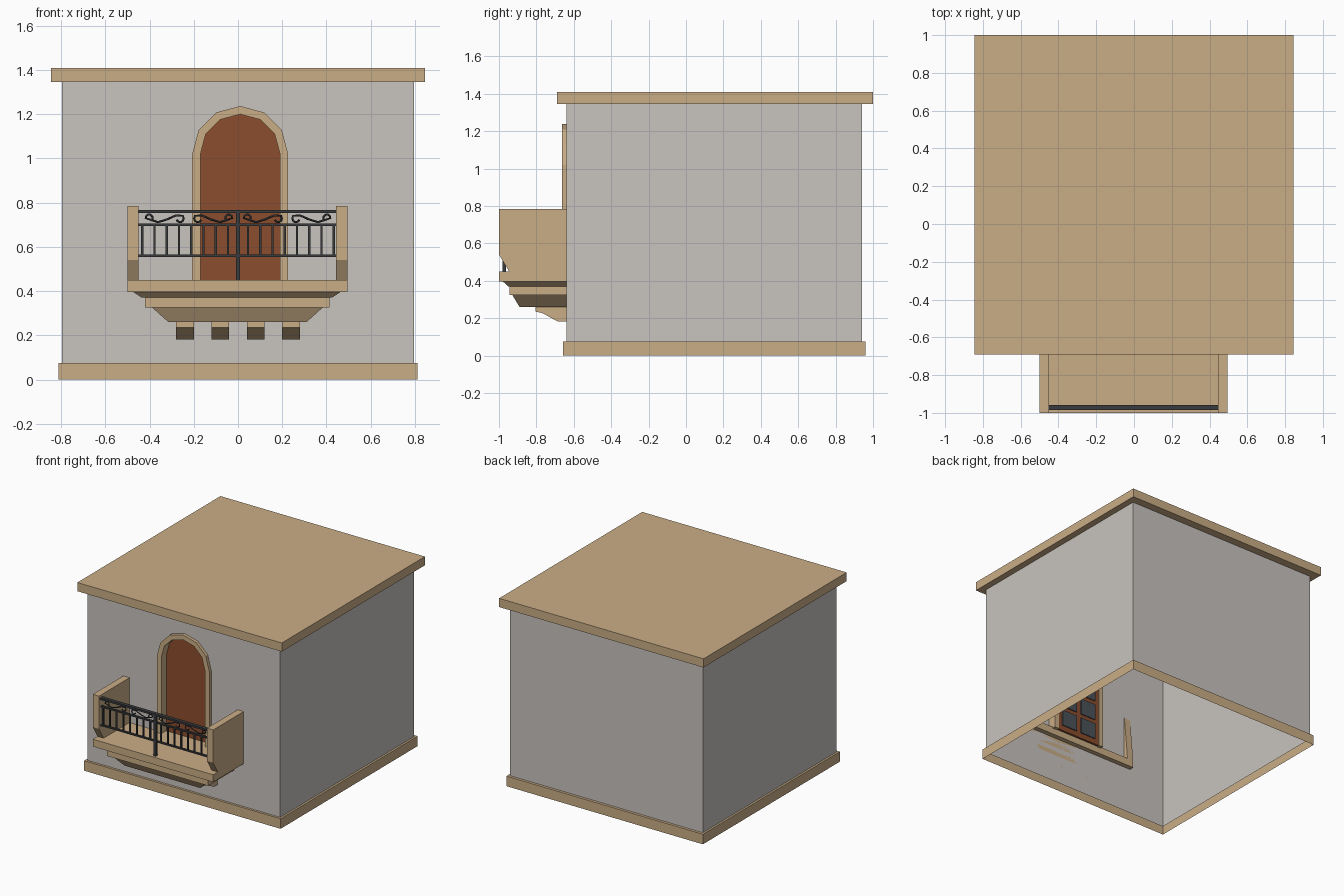
import bpy, bmesh, math
from mathutils import Vector

if "Cube" in bpy.data.objects:
    bpy.data.objects.remove(bpy.data.objects["Cube"])


def material(name, rgb):
    m = bpy.data.materials.new(name)
    m.diffuse_color = (*rgb, 1)
    m.use_nodes = True
    m.node_tree.nodes["Principled BSDF"].inputs["Base Color"].default_value = m.diffuse_color
    return m


STONE = material("tan stone", (0.59, 0.42, 0.24))
PLASTER = material("grey plaster", (0.58, 0.55, 0.52))
WOOD = material("brown wood", (0.26, 0.074, 0.027))
IRON = material("dark iron", (0.042, 0.043, 0.047))
GLASS = material("dark glass", (0.07, 0.085, 0.1))


def finish(name, bm, mat, recalc=True):
    if recalc:
        bmesh.ops.recalc_face_normals(bm, faces=bm.faces)
    me = bpy.data.meshes.new(name)
    bm.to_mesh(me)
    bm.free()
    me.materials.append(mat)
    ob = bpy.data.objects.new(name, me)
    bpy.context.collection.objects.link(ob)
    return ob


def frustum(name, bottom, top, z0, z1, mat):
    """Each rectangle is (x0, x1, y0, y1)."""
    bm = bmesh.new()
    rings = []
    for (x0, x1, y0, y1), z in ((bottom, z0), (top, z1)):
        rings.append([bm.verts.new(p) for p in
                      ((x0, y0, z), (x1, y0, z), (x1, y1, z), (x0, y1, z))])
    a, b = rings
    bm.faces.new(a)
    bm.faces.new(b)
    for i in range(4):
        j = (i + 1) % 4
        bm.faces.new((a[i], a[j], b[j], b[i]))
    return finish(name, bm, mat)


def box(name, x0, x1, y0, y1, z0, z1, mat):
    r = (x0, x1, y0, y1)
    return frustum(name, r, r, z0, z1, mat)


def prism(name, pts, axis, lo, hi, mat):
    """Extrude a 2D profile along x (points are y,z) or y (points are x,z)."""
    bm = bmesh.new()
    place = (lambda p, t: (t, p[0], p[1])) if axis == "x" else (lambda p, t: (p[0], t, p[1]))
    a = [bm.verts.new(place(p, lo)) for p in pts]
    b = [bm.verts.new(place(p, hi)) for p in pts]
    bm.faces.new(a)
    bm.faces.new(b)
    for i in range(len(pts)):
        j = (i + 1) % len(pts)
        bm.faces.new((a[i], a[j], b[j], b[i]))
    return finish(name, bm, mat)


# Arch outline shared by the opening, the surround and the door
CX, SPRING = 0.01, 1.02


def arch(r, bottom=0.44):
    pts = [(CX - r * math.cos(math.pi * i / 6), SPRING + r * math.sin(math.pi * i / 6))
           for i in range(7)]
    return [(CX - r, bottom)] + pts + [(CX + r, bottom)]


# Walls: open shell with an arched doorway in the front
W, F, B, Z0, Z1 = 0.797, -0.64, 0.94, 0.05, 1.35
bm = bmesh.new()
def face(pts):
    bm.faces.new([bm.verts.new(p) for p in pts])
face([(W, F, Z0), (W, B, Z0), (W, B, Z1), (W, F, Z1)])
face([(W, B, Z0), (-W, B, Z0), (-W, B, Z1), (W, B, Z1)])
face([(-W, B, Z0), (-W, F, Z0), (-W, F, Z1), (-W, B, Z1)])
hole = arch(0.2)
left = [(-W, Z0), (CX, Z0), (CX, 0.44)] + hole[:5] + [(CX, Z1), (-W, Z1)]
right = [(CX, Z0), (W, Z0), (W, Z1), (CX, Z1)] + hole[4:] + [(CX, 0.44)]
for side in (left, right):
    face([(x, F, z) for x, z in side])
bmesh.ops.remove_doubles(bm, verts=bm.verts, dist=1e-5)
finish("walls", bm, PLASTER, recalc=False)

# Plinth: open band with a top ledge
bm = bmesh.new()
loops = []
for x, y0, y1, z in ((0.812, -0.657, 0.96, 0), (0.812, -0.657, 0.96, 0.075), (W, F, B, 0.075)):
    loops.append([bm.verts.new(p) for p in
                  ((-x, y0, z), (x, y0, z), (x, y1, z), (-x, y1, z))])
for a, b in zip(loops, loops[1:]):
    for i in range(4):
        j = (i + 1) % 4
        bm.faces.new((a[i], a[j], b[j], b[i]))
finish("plinth", bm, STONE, recalc=False)

# Roof slab
box("roof_slab", -0.845, 0.845, -0.69, 1.0, 1.345, 1.41, STONE)

# Door surround: arched ring
bm = bmesh.new()
outer, inner = arch(0.217), arch(0.18)
rows = [[bm.verts.new((x, y, z)) for x, z in pts]
        for pts, y in ((outer, -0.663), (inner, -0.663), (inner, -0.58), (outer, -0.58))]
for k in range(4):
    a, b = rows[k], rows[(k + 1) % 4]
    for i in range(len(a) - 1):
        bm.faces.new((a[i], a[i + 1], b[i + 1], b[i]))
for i in (0, -1):
    bm.faces.new([r[i] for r in rows])
finish("door_surround", bm, STONE)

# Door with dark panes on its inner side
prism("door", arch(0.182), "y", -0.6, -0.585, WOOD)
for row in range(4):
    for s in (-1, 1):
        c, z = CX + s * 0.083, 0.48 + row * 0.15
        box("door_pane", c - 0.063, c + 0.063, -0.585, -0.578, z, z + 0.12, GLASS)

# Balcony floor and stepped mouldings underneath
box("balcony_floor", -0.5, 0.495, -1.0, -0.605, 0.395, 0.45, STONE)
frustum("upper_moulding", (-0.435, 0.425, -0.95, F), (-0.475, 0.465, -0.98, F), 0.37, 0.397, STONE)
box("middle_moulding", -0.42, 0.415, -0.945, F, 0.325, 0.372, STONE)
frustum("lower_moulding", (-0.315, 0.31, -0.89, F), (-0.39, 0.385, -0.93, F), 0.26, 0.327, STONE)

# Brackets
profile = [(F, 0.262), (-0.805, 0.262), (-0.805, 0.235), (-0.77, 0.228), (-0.685, 0.182), (F, 0.182)]
for c in (-0.24, -0.08, 0.08, 0.24):
    prism("bracket", profile, "x", c - 0.04, c + 0.04, STONE)

# Balcony side parapets with a notch at the front foot
profile = [(-1.0, 0.785), (-0.638, 0.785), (-0.605, 0.449), (-0.945, 0.449), (-1.0, 0.54)]
prism("parapet_left", profile, "x", -0.5, -0.449, STONE)
prism("parapet_right", profile, "x", 0.444, 0.495, STONE)

# Railing: rails, centre post and balusters
RY = -0.972
for z, h, d in ((0.76, 0.007, 0.014), (0.7, 0.005, 0.008), (0.56, 0.005, 0.008)):
    box("rail", -0.45, 0.445, RY - d, RY + d, z - h, z + h, IRON)
box("centre_post", -0.009, 0.009, RY - 0.01, RY + 0.01, 0.449, 0.765, IRON)
for s in (-1, 1):
    for i in range(8):
        x = s * (0.045 + i * 0.0555)
        box("baluster", x - 0.005, x + 0.005, RY - 0.005, RY + 0.005, 0.56, 0.7, IRON)

# Scrollwork between the upper rails
cu = bpy.data.curves.new("scrollwork", "CURVE")
cu.dimensions = "3D"
cu.bevel_depth = 0.0048
cu.bevel_resolution = 0
for s in (-1, 1):
    for m in (-1, 1):
        pts = []
        for i in range(9):        # curl near the middle of the bay
            a = math.pi * (-0.9 + 1.5 * i / 8)
            r = 0.012 + 0.012 * i / 8
            pts.append((0.032 + r * math.cos(a), 0.727 + r * math.sin(a)))
        pts = [(0.075 - x, z) for x, z in pts][:7] + [(0.06, 0.742), (0.1, 0.724), (0.14, 0.712), (0.165, 0.72)]
        for i in range(7):        # curl at the outer end
            a = math.pi * (0.0 + 1.3 * i / 6)
            pts.append((0.18 + 0.016 * math.cos(a), 0.73 + 0.017 * math.sin(a)))
        sp = cu.splines.new("POLY")
        sp.points.add(len(pts) - 1)
        for p, (x, z) in zip(sp.points, pts):
            p.co = (s * 0.222 + m * x, RY, z, 1)
cu.materials.append(IRON)
bpy.context.collection.objects.link(bpy.data.objects.new("scrollwork", cu))
